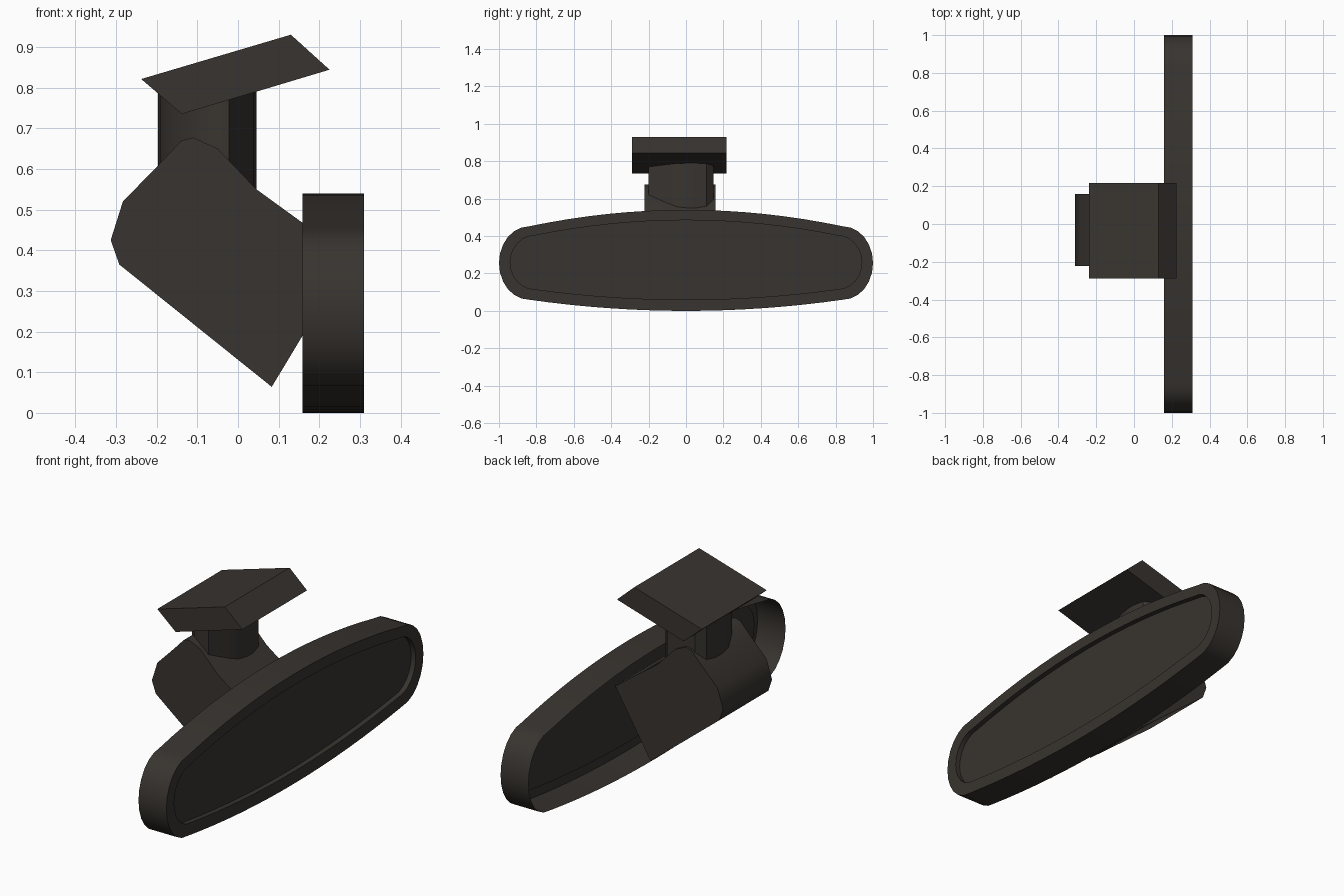
import bpy, bmesh, math

if "Cube" in bpy.data.objects:
    bpy.data.objects.remove(bpy.data.objects["Cube"])

mat = bpy.data.materials.new("dark_plastic")
mat.diffuse_color = (0.04, 0.034, 0.029, 1)
mat.use_nodes = True
mat.node_tree.nodes["Principled BSDF"].inputs["Base Color"].default_value = mat.diffuse_color


def finish(bm, name, angle):
    bmesh.ops.recalc_face_normals(bm, faces=bm.faces)
    me = bpy.data.meshes.new(name)
    bm.to_mesh(me)
    bm.free()
    me.materials.append(mat)
    ob = bpy.data.objects.new(name, me)
    bpy.context.collection.objects.link(ob)
    bpy.ops.object.select_all(action='DESELECT')
    ob.select_set(True)
    bpy.context.view_layer.objects.active = ob
    bpy.ops.object.shade_smooth_by_angle(angle=math.radians(angle))
    return ob


def loft(bm, rings):
    loops = [[bm.verts.new(p) for p in ring] for ring in rings]
    for a, b in zip(loops, loops[1:]):
        n = len(a)
        for i in range(n):
            bm.faces.new((a[i], a[(i + 1) % n], b[(i + 1) % n], b[i]))
    return loops


def prism(name, ring_a, ring_b, angle=35):
    bm = bmesh.new()
    a, b = loft(bm, [ring_a, ring_b])
    bm.faces.new(a)
    bm.faces.new(b)
    return finish(bm, name, angle)


def outline(top, bottom, end, corner):
    """Long oval in y,z: bowed top and bottom, rounded ends."""
    zt, zb = top - 0.125 * corner ** 2, bottom + 0.085 * corner ** 2
    zc, rz, ry = (zt + zb) / 2, (zt - zb) / 2, end - corner
    ys = [corner * i / 8 for i in range(-8, 9)]
    pts = [(y, top - 0.125 * y * y) for y in ys]
    arc = [math.pi * i / 12 for i in range(1, 12)]
    pts += [(corner + ry * math.sin(t), zc + rz * math.cos(t)) for t in arc]
    pts += [(y, bottom + 0.085 * y * y) for y in reversed(ys)]
    pts += [(-corner - ry * math.sin(t), zc - rz * math.cos(t)) for t in arc]
    return pts


# Open-backed housing with a front rim and inset step
outer = outline(0.54, 0.0, 1.0, 0.84)
inner = outline(0.485, 0.06, 0.94, 0.81)
glass_x = 0.285


def at_x(pts, x):
    return [(x, y, z) for y, z in pts]


bm = bmesh.new()
loft(bm, [at_x(outer, 0.158), at_x(outer, 0.31),
          at_x(inner, 0.31), at_x(inner, glass_x)])
finish(bm, "mirror_housing", 35)

# Mirror pane set back inside the rim
bm = bmesh.new()
bm.faces.new([bm.verts.new(p) for p in at_x(inner, glass_x)])
pane = finish(bm, "mirror_pane", 35)
if pane.data.polygons[0].normal.x < 0:
    pane.data.flip_normals()

# Pivot block behind the mirror
block = [(-0.313, 0.425), (-0.283, 0.52), (-0.195, 0.61), (-0.14, 0.669),
         (-0.11, 0.677), (-0.05, 0.65), (0.045, 0.55), (0.275, 0.383),
         (0.083, 0.064), (-0.292, 0.365)]
prism("pivot_block", [(x, -0.223, z) for x, z in block],
      [(x, 0.158, z) for x, z in block], 42)

# Rounded post between block and windscreen plate
right = [(-0.022, -0.2), (0.02, -0.1), (0.038, -0.05), (0.045, 0.01),
         (0.045, 0.05), (0.036, 0.11), (0.0, 0.147)]
left = [(-0.152, 0.147), (-0.188, 0.11), (-0.197, 0.05), (-0.197, 0.0),
        (-0.19, -0.06), (-0.16, -0.13), (-0.11, -0.18), (-0.053, -0.2)]
post = right + left
prism("post", [(x, y, 0.5) for x, y in post], [(x, y, 0.793) for x, y in post])

# Slanted mounting plate
plate = [(-0.238, 0.821), (0.13, 0.93), (0.225, 0.844), (-0.138, 0.735)]
prism("mounting_plate", [(x, -0.288, z) for x, z in plate],
      [(x, 0.216, z) for x, z in plate])
